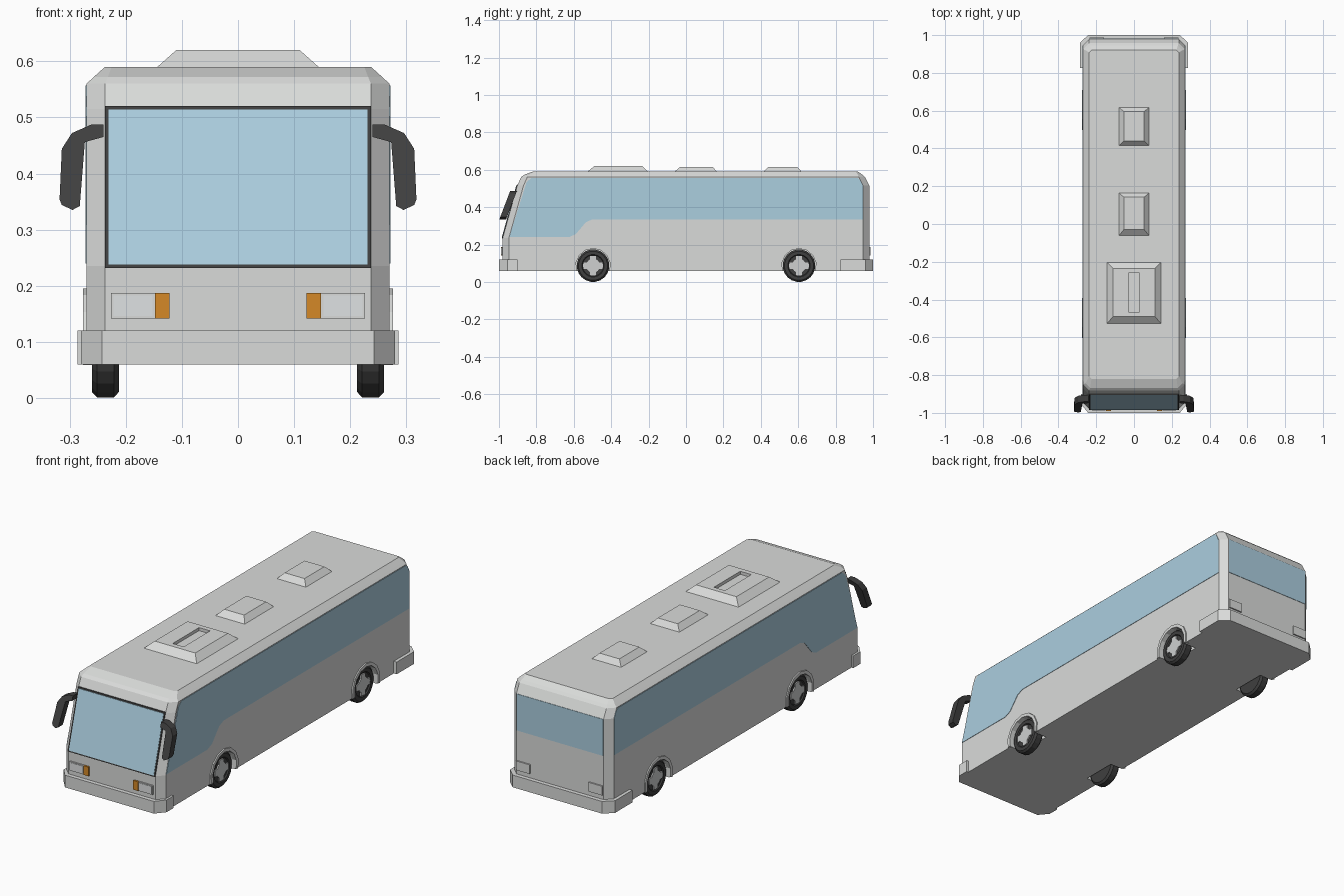
import bpy, bmesh, math

if "Cube" in bpy.data.objects:
    bpy.data.objects.remove(bpy.data.objects["Cube"])


def material(name, r, g, b):
    m = bpy.data.materials.new(name)
    m.diffuse_color = (r, g, b, 1)
    m.use_nodes = True
    m.node_tree.nodes["Principled BSDF"].inputs["Base Color"].default_value = m.diffuse_color
    return m


BODY = material("pale_grey_paint", 0.70, 0.71, 0.70)
GLASS = material("blue_glass", 0.41, 0.62, 0.74)
BLACK = material("black_rubber", 0.05, 0.05, 0.05)
SILVER = material("silver_hub", 0.62, 0.63, 0.63)
ORANGE = material("orange_lens", 0.66, 0.25, 0.02)
LENS = material("clear_lens", 0.74, 0.76, 0.77)


def loft(name, rings, mat):
    """Join equal-sized rings of points with quads and cap both ends."""
    bm = bmesh.new()
    loops = [[bm.verts.new(p) for p in ring] for ring in rings]
    n = len(loops[0])
    for a, b in zip(loops, loops[1:]):
        for i in range(n):
            j = (i + 1) % n
            bm.faces.new((a[i], a[j], b[j], b[i]))
    bm.faces.new(loops[0][::-1])
    bm.faces.new(loops[-1])
    bmesh.ops.recalc_face_normals(bm, faces=bm.faces)
    me = bpy.data.meshes.new(name)
    bm.to_mesh(me)
    bm.free()
    me.materials.append(mat)
    ob = bpy.data.objects.new(name, me)
    bpy.context.collection.objects.link(ob)
    return ob


def box(name, x0, x1, y0, y1, z0, z1, mat):
    return loft(name, [[(x0, y0, z), (x1, y0, z), (x1, y1, z), (x0, y1, z)] for z in (z0, z1)], mat)


def plan(z, f, b, w, c):
    """Chamfered rectangle seen from above: front, back, half width, chamfer."""
    return [(-w + c, f, z), (w - c, f, z), (w, f + c, z), (w, b - c, z),
            (w - c, b, z), (-w + c, b, z), (-w, b - c, z), (-w, f + c, z)]


def circle(x, r, y, z, n):
    return [(x, y + r * math.cos(2 * math.pi * (i + .5) / n),
             z + r * math.sin(2 * math.pi * (i + .5) / n)) for i in range(n)]


# Body shell
body = loft("body", [plan(*p) for p in (
    (0.06, -0.98, 0.98, 0.27, 0.033),
    (0.235, -0.98, 0.98, 0.27, 0.033),
    (0.515, -0.902, 0.98, 0.27, 0.033),
    (0.56, -0.882, 0.957, 0.27, 0.033),
    (0.572, -0.868, 0.945, 0.257, 0.025),
    (0.59, -0.82, 0.92, 0.237, 0.012))], BODY)

# Wheel wells cut into the body
WHEELS = [(s, y) for s in (-1, 1) for y in (-0.497, 0.604)]
WZ = 0.087
for s, y in WHEELS:
    cutter = loft("well_cutter", [circle(s * x, 0.093, y, WZ, 24) for x in (0.2, 0.3)], BODY)
    cutter.hide_render = True
    mod = body.modifiers.new("well", 'BOOLEAN')
    mod.operation = 'DIFFERENCE'
    mod.solver = 'EXACT'
    mod.object = cutter
    bpy.context.view_layer.objects.active = body
    bpy.ops.object.modifier_apply(modifier=mod.name)
    bpy.data.objects.remove(cutter)

# Wheels, hubs and arches
TYRE = [(0.212, 0.077), (0.221, 0.087), (0.251, 0.087), (0.26, 0.078), (0.26, 0.06), (0.254, 0.056)]
for s, y in WHEELS:
    loft("tyre", [circle(s * x, r, y, WZ, 20) for x, r in TYRE], BLACK)
    hub = []
    for i in range(40):
        a = 2 * math.pi * i / 40
        r = 0.053 if abs(math.cos(2 * a)) > 0.75 else 0.037
        hub.append((y + r * math.cos(a), WZ + r * math.sin(a)))
    loft("hub", [[(s * x, p, q) for p, q in hub] for x in (0.25, 0.26)], SILVER)
    arch = []
    for i in range(9):
        a = math.radians(-15 + 210 * i / 8)
        c, d = math.cos(a), math.sin(a)
        arch.append([(s * x, y + r * c, WZ + r * d)
                     for x, r in ((0.255, 0.092), (0.276, 0.092), (0.276, 0.108), (0.255, 0.108))])
    loft("wheel_arch", arch, BODY)

# Bumpers
loft("front_bumper", [[(-0.28, -0.9, z), (-0.28, -0.955, z), (-0.242, -1, z),
                       (0.242, -1, z), (0.28, -0.955, z), (0.28, -0.9, z)] for z in (0.06, 0.12)], BODY)
loft("rear_bumper", [[(-0.286, 0.825, z), (-0.286, 0.96, z), (-0.243, 1, z),
                      (0.243, 1, z), (0.286, 0.96, z), (0.286, 0.825, z)] for z in (0.06, 0.12)], BODY)


# Windscreen with dark frame, following the front slope
def sloped(name, w, z0, z1, out, mat):
    rect = [(-w, z0), (w, z0), (w, z1), (-w, z1)]
    loft(name, [[(x, -0.98 + (z - 0.235) * 0.279 + o, z) for x, z in rect] for o in (0.002, -out)], mat)


sloped("windscreen_frame", 0.237, 0.232, 0.52, 0.004, BLACK)
sloped("windscreen", 0.231, 0.238, 0.514, 0.006, GLASS)

# Side and rear windows as thin plates
SIDE = [(-0.945, 0.24), (-0.625, 0.24), (-0.59, 0.255), (-0.535, 0.32), (-0.5, 0.335), (0.946, 0.335),
        (0.946, 0.515), (0.932, 0.545), (0.915, 0.557), (-0.825, 0.557), (-0.852, 0.535)]
for s in (-1, 1):
    loft("side_window", [[(s * x, y, z) for y, z in SIDE] for x in (0.267, 0.272)], GLASS)
box("rear_window", -0.236, 0.236, 0.977, 0.982, 0.335, 0.515, GLASS)

# Mirrors: profile seen from the front, leaning forward as it drops
MIRROR = [(0.24, 0.487), (0.24, 0.465), (0.273, 0.456), (0.282, 0.342), (0.295, 0.335),
          (0.314, 0.344), (0.318, 0.354), (0.314, 0.444), (0.296, 0.472), (0.262, 0.487)]
for s in (-1, 1):
    loft("mirror", [[(s * x, -0.922 - (0.487 - z) * 0.38 + t, z) for x, z in MIRROR]
                    for t in (-0.018, 0.018)], BLACK)

# Front lamps, indicators and rear lamps
for s in (-1, 1):
    box("headlight_frame", s * 0.148, s * 0.226, -0.986, -0.975, 0.142, 0.187, BODY)
    box("headlight_lens", s * 0.152, s * 0.222, -0.988, -0.975, 0.146, 0.183, LENS)
    box("indicator", s * 0.122, s * 0.148, -0.989, -0.975, 0.142, 0.187, ORANGE)
    box("rear_lamp", s * 0.16, s * 0.235, 0.975, 0.987, 0.142, 0.187, BODY)


# Roof hatches and air unit
def rect(w, y0, y1, z):
    return [(-w, y0, z), (w, y0, z), (w, y1, z), (-w, y1, z)]


loft("roof_air_unit", [rect(0.147, -0.53, -0.2, 0.587), rect(0.11, -0.49, -0.235, 0.62),
                       rect(0.03, -0.465, -0.26, 0.62), rect(0.03, -0.465, -0.26, 0.605)], BODY)
loft("middle_hatch", [rect(0.082, -0.065, 0.167, 0.587), rect(0.054, -0.03, 0.142, 0.616)], BODY)
loft("rear_hatch", [rect(0.082, 0.412, 0.62, 0.587), rect(0.054, 0.44, 0.595, 0.616)], BODY)
